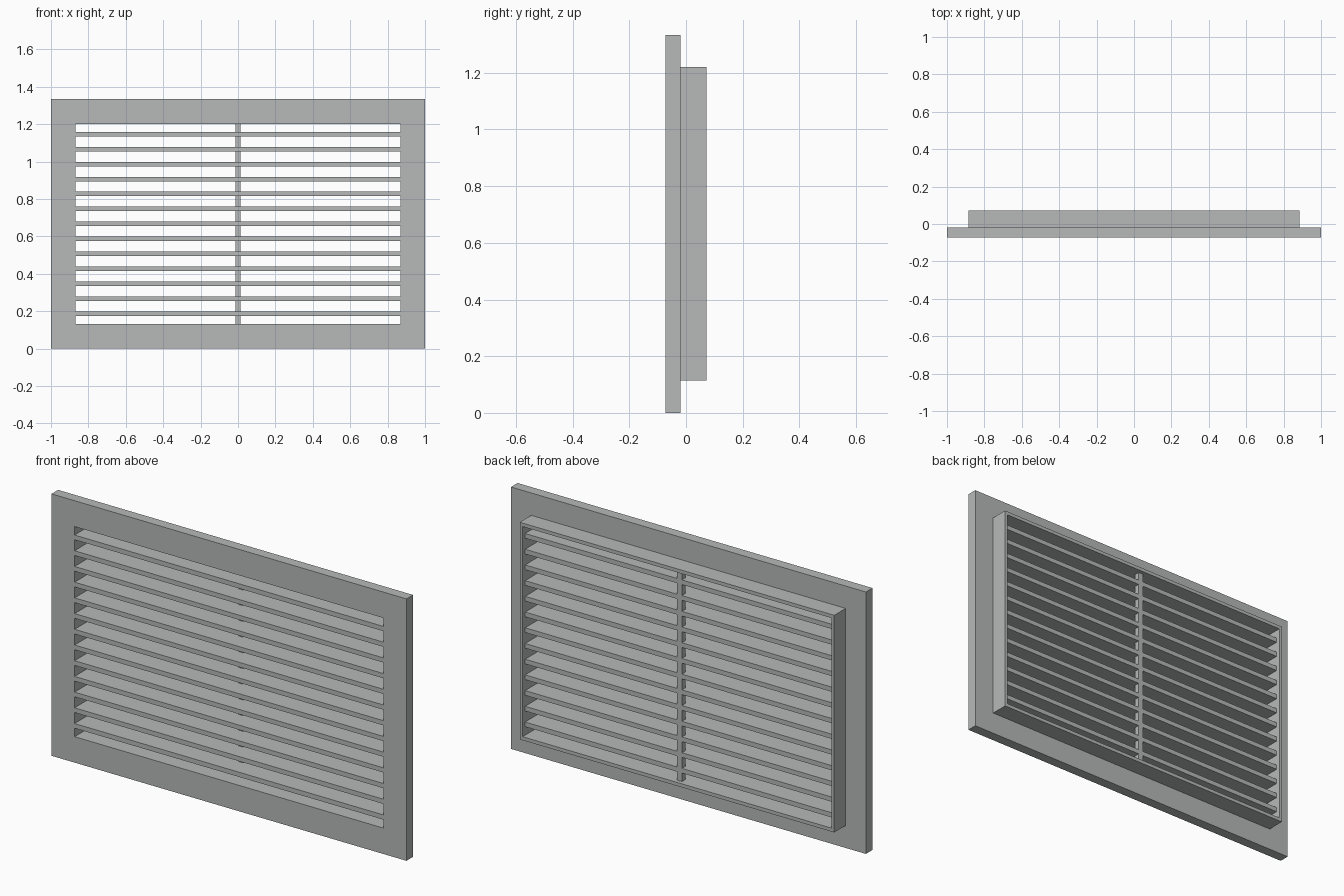
import bpy, bmesh
from mathutils import Matrix, Vector

if "Cube" in bpy.data.objects:
    bpy.data.objects.remove(bpy.data.objects["Cube"])

ZC = 0.667                      # height of the grille centre
FRONT, STEP, BACK = -0.0725, -0.0195, 0.0725
OPEN_X, OPEN_Z = 0.87, 0.535    # half size of the opening
SLATS, PITCH, THICK = 13, 0.08, 0.024
SLAT_BACK = 0.052

grey = bpy.data.materials.new("vent grey")
grey.diffuse_color = (0.47, 0.49, 0.48, 1)
grey.use_nodes = True
grey.node_tree.nodes["Principled BSDF"].inputs["Base Color"].default_value = grey.diffuse_color


def finish(name, bm):
    bmesh.ops.recalc_face_normals(bm, faces=bm.faces)
    mesh = bpy.data.meshes.new(name)
    bm.to_mesh(mesh)
    bm.free()
    mesh.materials.append(grey)
    bpy.context.collection.objects.link(bpy.data.objects.new(name, mesh))


def add_box(bm, lo, hi):
    lo, hi = Vector(lo), Vector(hi)
    size = Matrix.Diagonal((*(hi - lo), 1))
    bmesh.ops.create_cube(bm, size=1, matrix=Matrix.Translation((lo + hi) / 2) @ size)


# Flange and rear sleeve: a stepped profile swept round a rectangle
profile = [(OPEN_X, OPEN_Z, FRONT), (1.0, ZC, FRONT), (1.0, ZC, STEP),
           (0.886, 0.553, STEP), (0.886, 0.553, BACK), (OPEN_X, OPEN_Z, BACK)]
bm = bmesh.new()
rings = [[bm.verts.new((sx * x, y, ZC + sz * z))
          for sx, sz in ((-1, -1), (1, -1), (1, 1), (-1, 1))] for x, z, y in profile]
for i, a in enumerate(rings):
    b = rings[(i + 1) % len(rings)]
    for k in range(4):
        n = (k + 1) % 4
        bm.faces.new((a[k], a[n], b[n], b[k]))
finish("frame", bm)

# Horizontal slats, flush with the front and recessed at the back
centres = [ZC + (i - (SLATS - 1) / 2) * PITCH for i in range(SLATS)]
bm = bmesh.new()
for z in centres:
    add_box(bm, (-OPEN_X, FRONT, z - THICK / 2), (OPEN_X, SLAT_BACK, z + THICK / 2))
finish("slats", bm)

# Central rear bar, filling the gaps between the slats
bottoms = [ZC - OPEN_Z] + [z + THICK / 2 for z in centres]
tops = [z - THICK / 2 for z in centres] + [ZC + OPEN_Z]
bm = bmesh.new()
for low, high in zip(bottoms, tops):
    add_box(bm, (-0.0135, SLAT_BACK - 0.03, low), (0.0135, SLAT_BACK, high))
finish("centre_bar", bm)
